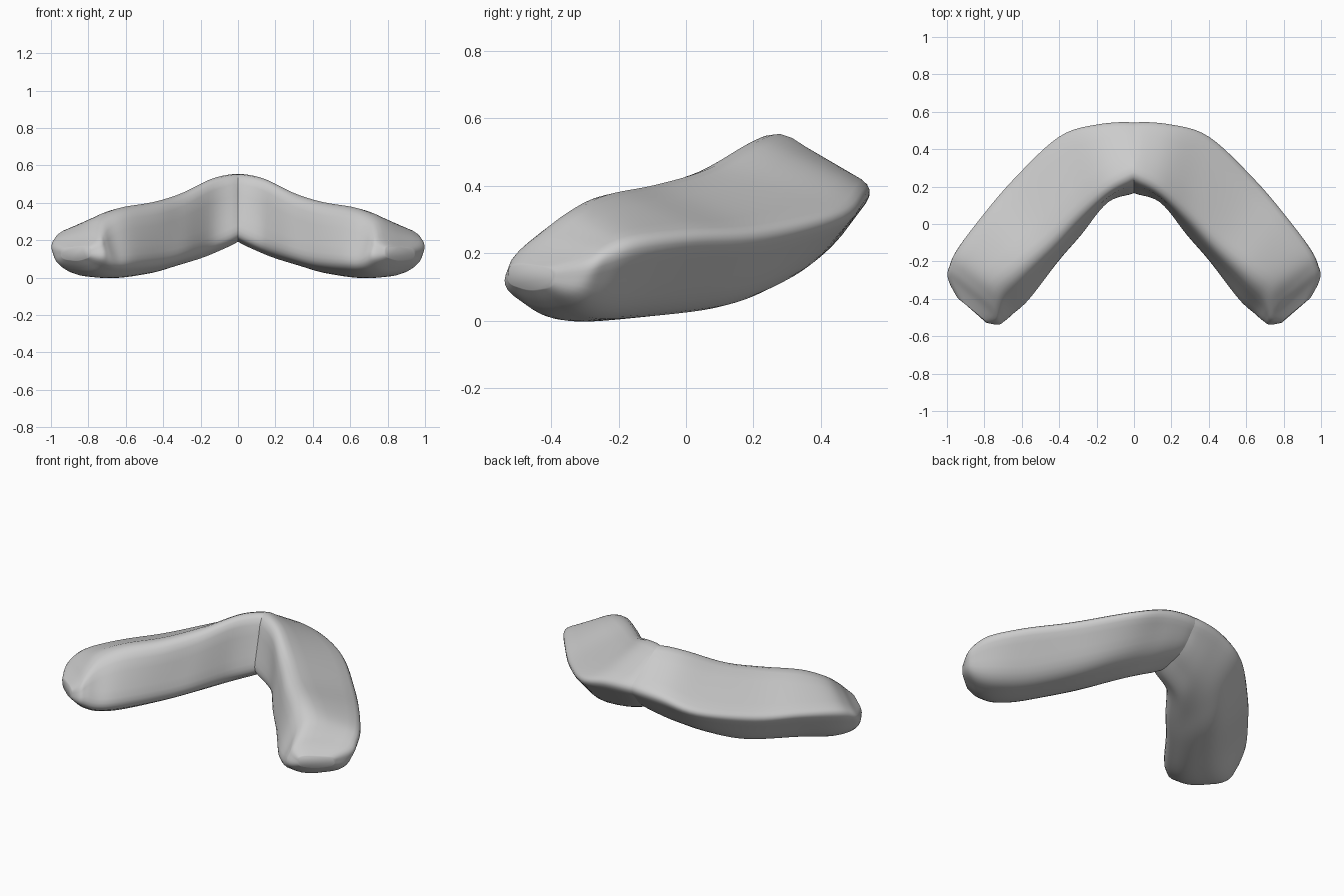
import bpy
import bmesh
from mathutils import Vector

STEPS = 6          # rings between two stations
ROUND_STEPS = 6    # points on each rounded corner

# Remove the default object
default_cube = bpy.data.objects.get("Cube")
if default_cube:
    bpy.data.objects.remove(default_cube, do_unlink=True)

# Cross-sections from the centre seam to the tip: inner top ridge,
# outer back ridge, outer bottom edge, keel, inner bottom edge
STATIONS = [
    [(0, .235, .595), (0, .57, .395), (0, .44, .23), (0, .25, .18), (0, .15, .22)],
    [(.13, .16, .56), (.2, .555, .38), (.15, .41, .185), (.18, .2, .1), (.14, .11, .16)],
    [(.29, .02, .475), (.41, .49, .32), (.33, .31, .11), (.33, .05, .055), (.28, -.07, .11)],
    [(.43, -.13, .43), (.665, .25, .265), (.51, .16, .045), (.45, -.08, .02), (.4, -.21, .08)],
    [(.6, -.27, .4), (.835, .05, .255), (.71, -.1, .015), (.6, -.28, -.005), (.555, -.42, .07)],
    [(.7, -.36, .35), (.96, -.12, .24), (.85, -.21, .01), (.7, -.38, -.005), (.635, -.495, .07)],
    [(.73, -.44, .28), (1, -.21, .215), (.93, -.28, .03), (.77, -.43, .015), (.68, -.535, .09)],
    [(.74, -.5, .22), (1.005, -.28, .18), (.97, -.33, .07), (.82, -.45, .05), (.72, -.55, .1)],
    [(.79, -.525, .17), (.945, -.395, .155), (.94, -.4, .1), (.86, -.465, .09), (.79, -.53, .11)],
]
CORNER_RADII = [.14, .08, .12, .12, .09]


def rounded_section(corners):
    """Replace each corner of a section with a smooth curve."""
    points = [Vector(c) for c in corners]
    count = len(points)
    ring = []
    for i, corner in enumerate(points):
        ends = []
        for neighbour in (points[i - 1], points[(i + 1) % count]):
            edge = neighbour - corner
            reach = min(CORNER_RADII[i], edge.length * .45)
            ends.append(corner + edge.normalized() * reach)
        start, end = ends
        handle = corner + (corner - (start + end) / 2) * .3
        for k in range(ROUND_STEPS + 1):
            t = k / ROUND_STEPS
            ring.append(start * (1 - t) ** 2 + handle * 2 * t * (1 - t) + end * t ** 2)
    return ring


def spline(a, b, c, d, t):
    """Smooth curve from b to c."""
    return (b * 2 + (c - a) * t + (a * 2 - b * 5 + c * 4 - d) * t ** 2
            + (b * 3 - a - c * 3 + d) * t ** 3) / 2


def loft(sections):
    """Interpolate rings smoothly through the sections."""
    last = len(sections) - 1
    rings = []
    for s in range(last):
        group = [sections[max(0, s - 1)], sections[s],
                 sections[s + 1], sections[min(last, s + 2)]]
        for k in range(STEPS):
            rings.append([spline(*column, k / STEPS) for column in zip(*group)])
    rings.append(sections[last])
    return rings


def shrink(ring, factor):
    centre = sum(ring, Vector()) / len(ring)
    return [centre + (p - centre) * factor for p in ring]


rings = loft([rounded_section(s) for s in STATIONS])

# Rounded groove at the centre seam
rings[0] = shrink(rings[0], .965)
rings[1] = shrink(rings[1], .99)
for p in rings[0]:
    p.x = 0

# Skin the rings and close the tip
bm = bmesh.new()
loops = [[bm.verts.new(p) for p in ring] for ring in rings]
for near, far in zip(loops, loops[1:]):
    for i in range(len(near)):
        j = (i + 1) % len(near)
        bm.faces.new((near[i], near[j], far[j], far[i]))
bm.faces.new(loops[-1])
bmesh.ops.recalc_face_normals(bm, faces=bm.faces)

# Relax the skin so the corners flow softly, keeping the seam in place
skin = [v for v in bm.verts if not v.is_boundary]
for _ in range(2):
    bmesh.ops.smooth_vert(bm, verts=skin, factor=.4,
                          use_axis_x=True, use_axis_y=True, use_axis_z=True)

mesh = bpy.data.meshes.new("curved_body")
bm.to_mesh(mesh)
bm.free()
body = bpy.data.objects.new("curved_body", mesh)
bpy.context.collection.objects.link(body)

# Plain grey material
grey = bpy.data.materials.new("plain_grey")
grey.use_nodes = True
colour = (.6, .6, .6, 1)
grey.diffuse_color = colour
grey.node_tree.nodes["Principled BSDF"].inputs["Base Color"].default_value = colour
mesh.materials.append(grey)

# Smooth shading, then the mirrored half with a sharp seam
bpy.ops.object.select_all(action='DESELECT')
body.select_set(True)
bpy.context.view_layer.objects.active = body
bpy.ops.object.shade_smooth()
mirror = body.modifiers.new("mirror", 'MIRROR')
mirror.use_axis[0] = True
mirror.use_mirror_merge = False
